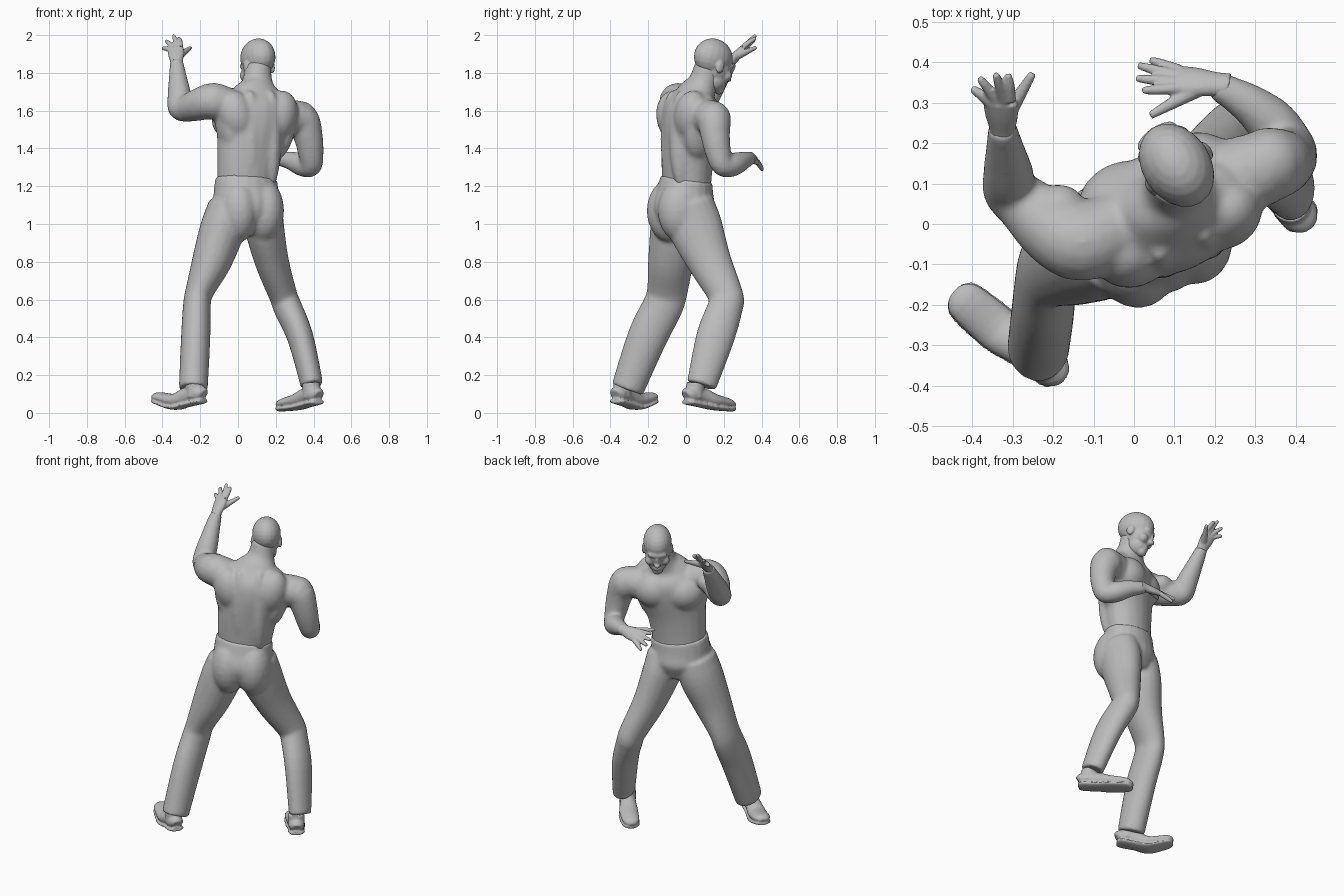
import bpy, bmesh, math
from mathutils import Vector, Matrix

if "Cube" in bpy.data.objects:
    bpy.data.objects.remove(bpy.data.objects["Cube"])

grey = bpy.data.materials.new("plain grey")
grey.use_nodes = True
COLOUR = (0.5, 0.5, 0.5, 1)
grey.diffuse_color = COLOUR
grey.node_tree.nodes["Principled BSDF"].inputs["Base Color"].default_value = COLOUR

UP = Vector((0, 0, 1))
EAST = Vector((1, 0, 0))
TORSO_TURN = Matrix.Rotation(math.radians(23), 4, "Z")
SIDE = TORSO_TURN @ EAST


def curve_value(a, b, c, d, t):
    """Catmull-Rom blend of four neighbouring values."""
    return 0.5 * (2 * b + (c - a) * t + (2 * a - 5 * b + 4 * c - d) * t * t
                  + (3 * b - a - 3 * c + d) * t ** 3)


def loft(bm, stations, side=SIDE, steps=4, sides=20):
    """Smooth closed tube through (x, y, z, half width, half depth) stations."""
    rows = [Vector(s) for s in stations]
    padded = [rows[0]] + rows + [rows[-1]]
    fine = [curve_value(*padded[i:i + 4], k / steps)
            for i in range(len(rows) - 1) for k in range(steps)] + [rows[-1]]
    rings = []
    for i, row in enumerate(fine):
        centre = Vector(row[:3])
        along = (Vector(fine[min(i + 1, len(fine) - 1)][:3])
                 - Vector(fine[max(i - 1, 0)][:3])).normalized()
        across = (side - along * side.dot(along)).normalized()
        deep = along.cross(across)
        ring = []
        for k in range(sides):
            a = math.tau * k / sides
            ring.append(bm.verts.new(centre + across * row[3] * math.cos(a)
                                     + deep * row[4] * math.sin(a)))
        rings.append(ring)
    for low, high in zip(rings, rings[1:]):
        for k in range(sides):
            n = (k + 1) % sides
            bm.faces.new((low[k], low[n], high[n], high[k]))
    bm.faces.new(rings[0][::-1])
    bm.faces.new(rings[-1])


def limb(bm, stations, side=SIDE, sides=16):
    """Round tube through (x, y, z, radius) stations."""
    loft(bm, [(*s, s[3]) for s in stations], side, sides=sides)


def blob(bm, frame, place, size, tilt=0):
    """Ellipsoid for a muscle or a feature."""
    m = (frame @ Matrix.Translation(place) @ Matrix.Rotation(tilt, 4, "Y")
         @ Matrix.Diagonal((*size, 1)))
    bmesh.ops.create_uvsphere(bm, u_segments=20, v_segments=12, radius=1, matrix=m)


def finish(name, bm, voxel, smooth):
    """Fuse the overlapping volumes into one soft surface."""
    bmesh.ops.recalc_face_normals(bm, faces=bm.faces)
    mesh = bpy.data.meshes.new(name)
    bm.to_mesh(mesh)
    bm.free()
    mesh.materials.append(grey)
    obj = bpy.data.objects.new(name, mesh)
    bpy.context.scene.collection.objects.link(obj)
    remesh = obj.modifiers.new("fuse", "REMESH")
    remesh.mode = "VOXEL"
    remesh.voxel_size = voxel
    remesh.use_smooth_shade = True
    soften = obj.modifiers.new("soften", "SMOOTH")
    soften.factor = 0.5
    soften.iterations = smooth


def hand(name, wrist, index, little, tips, thumb):
    bm = bmesh.new()
    wrist, index, little, thumb = map(Vector, (wrist, index, little, thumb))
    spread = (index - little).normalized()
    middle = (index + little) / 2
    start = wrist - (middle - wrist) * 0.4
    loft(bm, [(*start, 0.034, 0.03), (*wrist, 0.034, 0.026),
              (*wrist.lerp(middle, 0.5), 0.042, 0.023), (*middle, 0.043, 0.017)], spread)
    for i, tip in enumerate(tips):
        tip = Vector(tip)
        root = index.lerp(little, i / 3)
        bend = root.lerp(tip, 0.55) + (root - wrist) * 0.06
        limb(bm, [(*root, 0.015), (*bend, 0.013), (*tip, 0.009)], spread, 10)
    root = wrist.lerp(index, 0.3)
    limb(bm, [(*root, 0.023), (*root.lerp(thumb, 0.55), 0.016), (*thumb, 0.01)],
         UP, 10)
    finish(name, bm, 0.005, 3)


# Torso and neck
body = bmesh.new()
loft(body, [(0.04, 0.005, 1.16, 0.155, 0.12), (0.05, 0.005, 1.28, 0.167, 0.128),
            (0.063, 0.012, 1.4, 0.182, 0.138), (0.085, 0.03, 1.53, 0.21, 0.152),
            (0.095, 0.045, 1.62, 0.2, 0.145), (0.1, 0.06, 1.69, 0.14, 0.1),
            (0.103, 0.09, 1.75, 0.083, 0.077), (0.105, 0.12, 1.84, 0.07, 0.075)])

# Back and chest muscles
trunk = Matrix.Translation((0.085, 0.03, 0)) @ TORSO_TURN
for s in (-1, 1):
    blob(body, trunk, (s * 0.06, -0.085, 1.45), (0.055, 0.065, 0.26))
    blob(body, trunk, (s * 0.12, -0.05, 1.57), (0.1, 0.095, 0.14), s * 0.3)
    blob(body, trunk, (s * 0.16, -0.02, 1.49), (0.055, 0.085, 0.15), s * 0.25)
    blob(body, trunk, (s * 0.09, 0.065, 1.55), (0.12, 0.1, 0.11))
    blob(body, trunk, (s * 0.1, 0, 1.665), (0.11, 0.075, 0.05), s * 0.38)

# Raised arm
limb(body, [(-0.04, -0.01, 1.62, 0.095), (-0.13, -0.045, 1.65, 0.098),
            (-0.2, -0.015, 1.635, 0.088), (-0.265, 0.045, 1.615, 0.075),
            (-0.308, 0.08, 1.615, 0.065), (-0.31, 0.12, 1.68, 0.064),
            (-0.318, 0.18, 1.77, 0.05), (-0.325, 0.24, 1.86, 0.036)], UP)
blob(body, Matrix(), (-0.185, 0.03, 1.65), (0.07, 0.07, 0.06))

# Lowered arm
limb(body, [(0.24, 0.11, 1.56, 0.1), (0.335, 0.145, 1.555, 0.092),
            (0.37, 0.155, 1.47, 0.079), (0.385, 0.17, 1.38, 0.069),
            (0.386, 0.195, 1.31, 0.06), (0.34, 0.25, 1.315, 0.063),
            (0.28, 0.3, 1.335, 0.05), (0.2, 0.345, 1.35, 0.035)],
     Vector((0.6, 0.8, 0.1)))
blob(body, Matrix(), (0.335, 0.15, 1.55), (0.09, 0.09, 0.1))
finish("upper_body", body, 0.009, 16)

# Hands
hand("left_hand", (-0.325, 0.24, 1.86), (-0.305, 0.305, 1.94), (-0.355, 0.3, 1.92),
     [(-0.312, 0.37, 1.985), (-0.342, 0.37, 2), (-0.382, 0.36, 1.97),
      (-0.402, 0.335, 1.93)], (-0.25, 0.372, 1.935))
hand("right_hand", (0.2, 0.345, 1.35), (0.11, 0.335, 1.365), (0.11, 0.38, 1.325),
     [(0.02, 0.33, 1.37), (0.005, 0.36, 1.345), (0.01, 0.392, 1.32),
      (0.04, 0.405, 1.285)], (0.04, 0.268, 1.37))

# Head, facing over the raised arm and bowed a little
head = bmesh.new()
skull = (Matrix.Translation((0.105, 0.145, 1.85)) @ Matrix.Rotation(math.radians(34), 4, "Z")
         @ Matrix.Rotation(math.radians(-18), 4, "X"))
blob(head, skull, (0, -0.01, 0.03), (0.085, 0.112, 0.1))
blob(head, skull, (0, 0.025, -0.02), (0.074, 0.085, 0.09))
blob(head, skull, (0, 0.035, -0.08), (0.061, 0.065, 0.065))
blob(head, skull, (0, 0.075, -0.12), (0.032, 0.028, 0.028))
blob(head, skull, (0, 0.086, -0.092), (0.03, 0.021, 0.022))
blob(head, skull, (0, 0.085, 0.012), (0.058, 0.026, 0.024))
blob(head, skull, (0, 0.103, -0.03), (0.014, 0.018, 0.04))
blob(head, skull, (0, 0.112, -0.05), (0.02, 0.022, 0.016))
for s in (-1, 1):
    blob(head, skull, (s * 0.08, -0.005, -0.02), (0.014, 0.025, 0.036))
    blob(head, skull, (s * 0.043, 0.07, -0.045), (0.03, 0.032, 0.032))
finish("head", head, 0.0055, 6)

# Trousers: seat and two bent legs
pants = bmesh.new()
loft(pants, [(0.045, 0.004, 1.24, 0.17, 0.132), (0.043, -0.005, 1.17, 0.176, 0.147),
             (0.045, -0.012, 1.08, 0.18, 0.165), (0.04, -0.01, 0.98, 0.125, 0.12)])
for s in (-1, 1):
    blob(pants, Matrix.Translation((0.042, 0, 0)) @ TORSO_TURN,
         (s * 0.075, -0.055, 1.07), (0.108, 0.132, 0.17))
loft(pants, [(-0.045, -0.03, 1.1, 0.11, 0.14), (-0.08, -0.045, 0.98, 0.12, 0.145),
             (-0.14, -0.08, 0.8, 0.105, 0.122), (-0.205, -0.1, 0.64, 0.075, 0.108),
             (-0.218, -0.125, 0.56, 0.074, 0.108), (-0.224, -0.205, 0.4, 0.078, 0.106),
             (-0.237, -0.31, 0.125, 0.077, 0.088)], EAST)
loft(pants, [(0.125, 0.01, 1.1, 0.11, 0.14), (0.14, 0.05, 0.98, 0.105, 0.145),
             (0.18, 0.125, 0.8, 0.09, 0.117), (0.24, 0.212, 0.62, 0.075, 0.092),
             (0.262, 0.208, 0.56, 0.076, 0.094), (0.33, 0.155, 0.4, 0.07, 0.102),
             (0.392, 0.082, 0.145, 0.06, 0.08)], EAST)
finish("trousers", pants, 0.009, 12)


def shoe(name, heel, ball, toe):
    """Shoe upper with a thin wider sole below it."""
    bm = bmesh.new()
    heel, ball, toe = map(Vector, (heel, ball, toe))
    across = (toe - heel).cross(UP).normalized()
    waist = heel.lerp(ball, 0.5)
    tip = toe + (toe - ball).normalized() * 0.03
    back = heel + (heel - ball).normalized() * 0.025
    outline = ((back, 0.032), (heel, 0.05), (waist, 0.051),
               (ball, 0.06), (toe, 0.053), (tip, 0.026))
    heights = (0.03, 0.042, 0.046, 0.036, 0.026, 0.012)
    loft(bm, [(*(p + UP * h), w - 0.004, h) for (p, w), h in zip(outline, heights)],
         across)
    loft(bm, [(*p, w, 0.014) for p, w in outline], across)
    limb(bm, [(*(heel.lerp(ball, 0.2) + UP * 0.03), 0.05),
              (*(heel.lerp(ball, 0.25) + UP * 0.11), 0.048)], across)
    finish(name, bm, 0.006, 2)


shoe("left_shoe", (-0.2, -0.36, 0.06), (-0.335, -0.26, 0.03), (-0.42, -0.188, 0.058))
shoe("right_shoe", (0.412, 0.018, 0.055), (0.31, 0.15, 0.028), (0.24, 0.225, 0.022))
